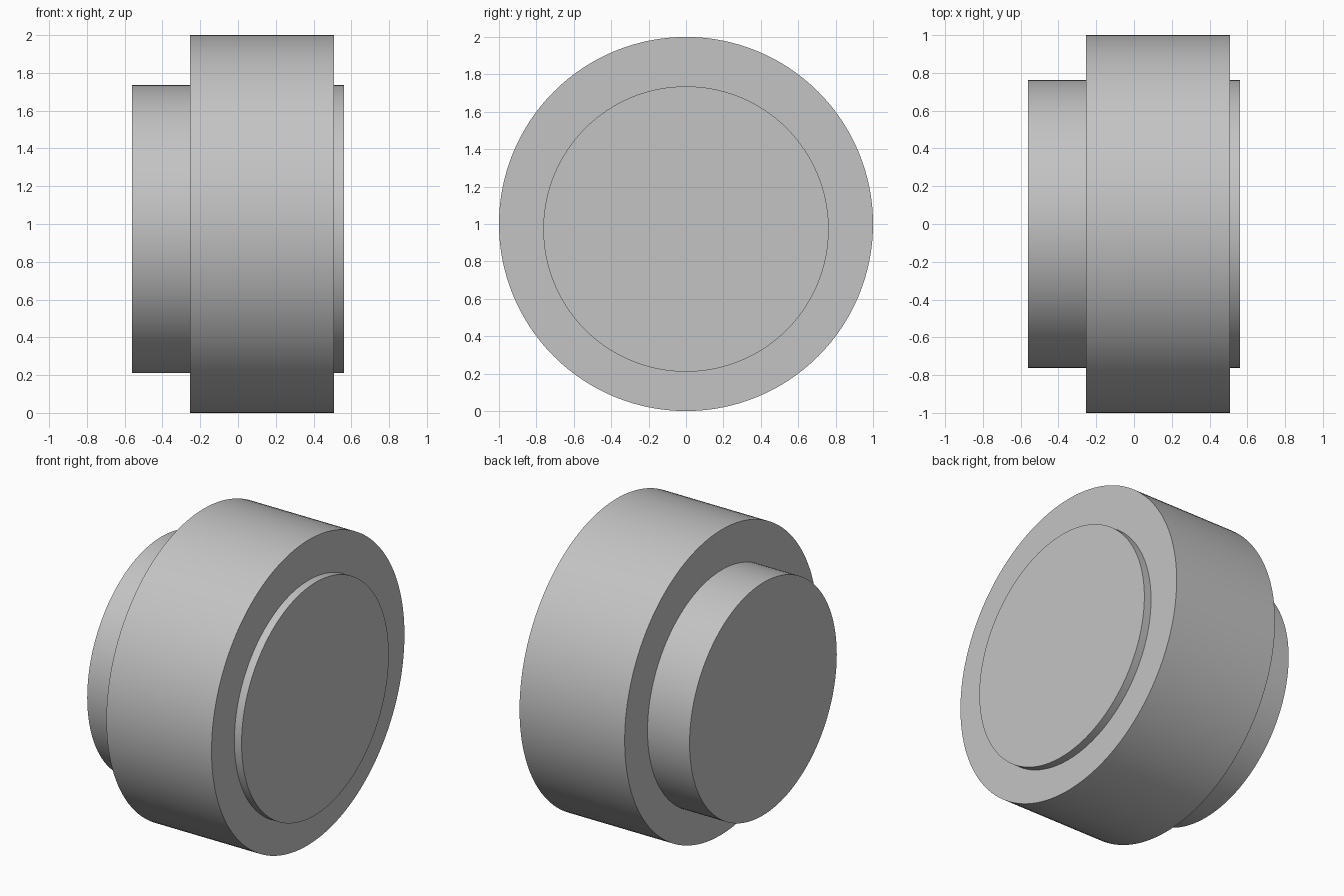
import bpy
import math

cube = bpy.data.objects.get("Cube")
if cube:
    bpy.data.objects.remove(cube, do_unlink=True)

# Plain grey for the whole model
grey = bpy.data.materials.new("plain grey")
grey.use_nodes = True
colour = (0.55, 0.55, 0.55, 1)
grey.diffuse_color = colour
grey.node_tree.nodes["Principled BSDF"].inputs["Base Color"].default_value = colour


def disc(name, radius, x_min, x_max, z):
    """Smooth cylinder lying along x."""
    bpy.ops.mesh.primitive_cylinder_add(
        vertices=128, radius=radius, depth=x_max - x_min,
        location=((x_min + x_max) / 2, 0, z), rotation=(0, math.pi / 2, 0))
    obj = bpy.context.object
    obj.name = name
    obj.data.materials.append(grey)
    bpy.ops.object.shade_smooth_by_angle(angle=math.radians(30))
    return obj


# Wide outer drum
disc("outer_drum", 1.0, -0.255, 0.508, 1.0)
# Narrower core, set slightly low and showing at both ends
disc("inner_core", 0.763, -0.56, 0.56, 0.973)
